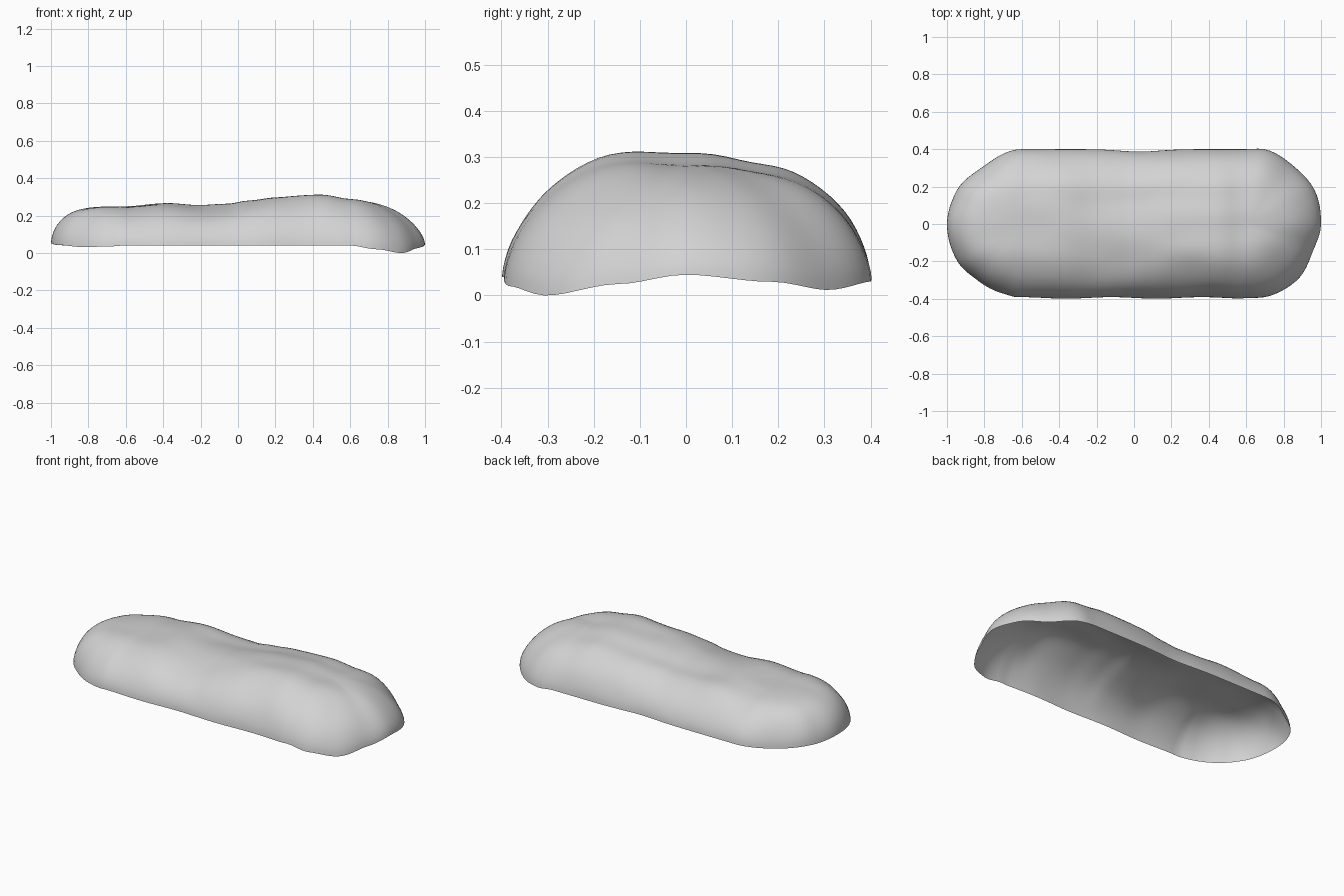
import bpy, bmesh, math
from mathutils import Vector, noise

cube = bpy.data.objects.get("Cube")
if cube:
    bpy.data.objects.remove(cube, do_unlink=True)

SPINE = 0.6      # half length of the straight middle
RINGS = 22
STEPS = 44       # divisions of each straight side
FAN = 40         # divisions of each rounded end

# Height of the ridge along x
RIDGE = [(-0.6, 0.25), (-0.37, 0.268), (-0.2, 0.258), (-0.05, 0.262),
         (0.05, 0.28), (0.2, 0.295), (0.45, 0.31), (0.6, 0.285)]
# Rim radius and rim height around each rounded end, by angle
RIGHT_END = [(-90, 0.395, 0.04), (-70, 0.405, 0.02), (-48, 0.405, 0.0),
             (-22, 0.385, 0.025), (0, 0.4, 0.045), (26, 0.408, 0.03),
             (50, 0.4, 0.012), (75, 0.412, 0.03), (90, 0.4, 0.04)]
LEFT_END = [(90, 0.4, 0.04), (125, 0.37, 0.032), (155, 0.392, 0.042),
            (180, 0.4, 0.052), (210, 0.398, 0.042), (232, 0.383, 0.032),
            (255, 0.385, 0.034), (270, 0.395, 0.04)]


def lookup(table, t):
    """Smoothly interpolate the remaining columns of a table."""
    for a, b in zip(table, table[1:]):
        if t <= b[0]:
            k = max(0, (t - a[0]) / (b[0] - a[0]))
            k = k * k * (3 - 2 * k)
            return [u + (v - u) * k for u, v in zip(a[1:], b[1:])]
    return list(table[-1][1:])


def bump(x, y, cx, cy, wx, wy):
    return math.exp(-((x - cx) / wx) ** 2 - ((y - cy) / wy) ** 2)


# Stations around the rim: spine position, angle, radius, rim height
stations = []
for i in range(STEPS):
    x = -SPINE + 2 * SPINE * i / STEPS
    stations.append((x, -90, 0.395 + 0.004 * math.sin(13 * x), 0.04))
for i in range(FAN):
    a = -90 + 180 * i / FAN
    stations.append((SPINE, a, *lookup(RIGHT_END, a)))
for i in range(STEPS):
    x = SPINE - 2 * SPINE * i / STEPS
    stations.append((x, 90, 0.4 - 0.013 * bump(x, 0, 0.03, 0, 0.15, 1), 0.04))
for i in range(FAN):
    a = 90 + 180 * i / FAN
    stations.append((-SPINE, a, *lookup(LEFT_END, a)))


def surface(station, s):
    """Point on the shell; s is 1 at the rim and 0 on the spine."""
    cx, angle, radius, rim = station
    a = math.radians(angle)
    c = math.cos(a)
    power = 2.8 + (-0.9 * c if c > 0 else -1.6 * c)
    h = max(0, 1 - s ** power) ** 0.6
    x, y = cx + radius * s * c, radius * s * math.sin(a)
    z = rim + (lookup(RIDGE, cx)[0] - rim) * h
    # Broad swells and dents, then small irregularities
    z += h * (0.012 * bump(x, y, 0.4, -0.16, 0.35, 0.1)
              - 0.014 * bump(x, y, 0.1, 0.14, 0.6, 0.07)
              + 0.008 * bump(x, y, -0.45, 0.2, 0.25, 0.1)
              - 0.012 * bump(x, y, -0.1, -0.2, 0.25, 0.1))
    z += h * 0.006 * noise.noise(Vector((x * 4, y * 8, 1.7)))
    wobble = 0.012 * h * s * noise.noise(Vector((x * 5, y * 5, z * 6)))
    return Vector((x + wobble * c, y + wobble * math.sin(a), z))


# Open-bottomed shell
bm = bmesh.new()
spine = {}
rows = []
for st in stations:
    # Crowd the rings towards the steep rim
    row = [bm.verts.new(surface(st, 1 - (j / RINGS) ** 1.7)) for j in range(RINGS)]
    key = round(st[0], 4)
    if key not in spine:
        spine[key] = bm.verts.new(surface(st, 0))
    rows.append(row + [spine[key]])
for r, q in zip(rows, rows[1:] + rows[:1]):
    for j in range(RINGS):
        corners = [r[j], q[j], q[j + 1], r[j + 1]]
        bm.faces.new(list(dict.fromkeys(corners)))

# Soften the spine and centre the shape
inner = [v for v in bm.verts if not v.is_boundary]
for _ in range(2):
    bmesh.ops.smooth_vert(bm, verts=inner, factor=0.4,
                          use_axis_x=False, use_axis_y=False, use_axis_z=True)
for f in bm.faces:
    f.smooth = True
mesh = bpy.data.meshes.new("rock_shell")
bm.to_mesh(mesh)
bm.free()

stone = bpy.data.materials.new("stone_grey")
stone.use_nodes = True
colour = (0.65, 0.65, 0.65, 1)
stone.diffuse_color = colour
node = next(n for n in stone.node_tree.nodes if n.type == 'BSDF_PRINCIPLED')
node.inputs["Base Color"].default_value = colour
mesh.materials.append(stone)

rock = bpy.data.objects.new("rock_shell", mesh)
bpy.context.collection.objects.link(rock)
